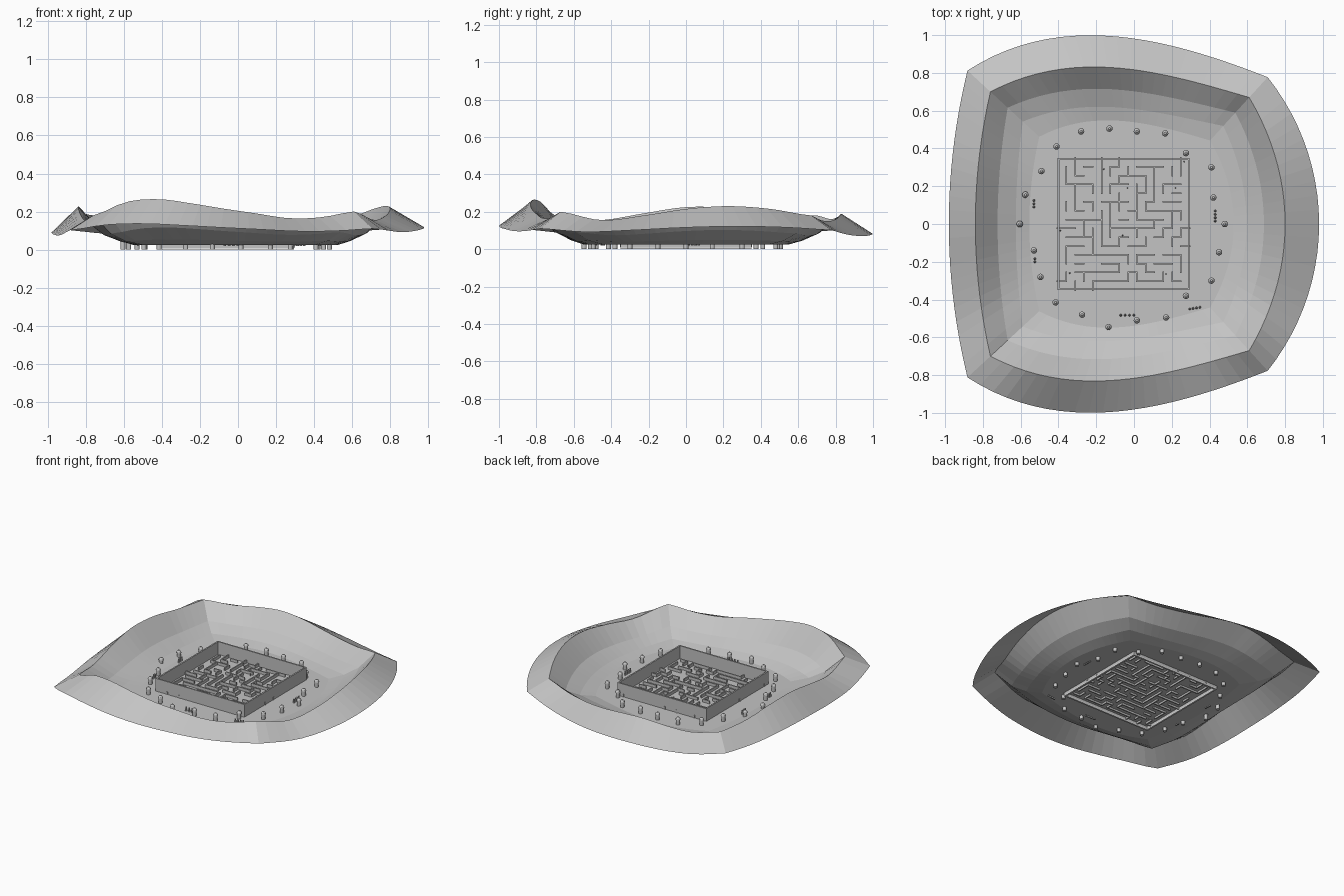
import bpy, bmesh, math, random
from mathutils import Matrix, Vector

random.seed(4)
cube = bpy.data.objects.get("Cube")
if cube:
    bpy.data.objects.remove(cube, do_unlink=True)


def material(name, value):
    m = bpy.data.materials.new(name)
    m.use_nodes = True
    m.diffuse_color = (value, value, value, 1)
    m.node_tree.nodes["Principled BSDF"].inputs["Base Color"].default_value = m.diffuse_color
    return m


STONE = material("stone grey", 0.55)
PALE = material("pale grey", 0.85)
FLOOR = 0.025


def finish(bm, name, mat):
    bmesh.ops.recalc_face_normals(bm, faces=bm.faces)
    mesh = bpy.data.meshes.new(name)
    bm.to_mesh(mesh)
    bm.free()
    mesh.materials.append(mat)
    obj = bpy.data.objects.new(name, mesh)
    bpy.context.collection.objects.link(obj)
    return obj


def box(bm, x0, x1, y0, y1, z0, z1):
    scale = Matrix.Diagonal((x1 - x0, y1 - y0, z1 - z0, 1))
    place = Matrix.Translation(((x0 + x1) / 2, (y0 + y1) / 2, (z0 + z1) / 2))
    bmesh.ops.create_cube(bm, size=1, matrix=place @ scale)


def tube(bm, x, y, z0, z1, r0, r1, sides=12):
    bmesh.ops.create_cone(bm, cap_ends=True, segments=sides, radius1=r0, radius2=r1,
                          depth=z1 - z0, matrix=Matrix.Translation((x, y, (z0 + z1) / 2)))


def smooth_sample(values, t):
    """Catmull-Rom value of evenly spaced heights at t in 0..1."""
    f = t * (len(values) - 1)
    i = min(int(f), len(values) - 2)
    u = f - i
    a, b, c, d = (values[max(0, min(len(values) - 1, i + k))] for k in (-1, 0, 1, 2))
    return b + 0.5 * u * (c - a + u * (2 * a - 5 * b + 4 * c - d + u * (3 * (b - c) + d - a)))


# Bowl: four crest curves meeting at creased corners
def long_side(s):
    return 0.825 - 0.062 * s - 0.14 * s * s + 0.047 * s ** 3


sides = [  # crest path over s in -1..1, crest heights, outer flare, outer drop
    (lambda s: (-0.075 + 0.685 * s, -long_side(s)),
     [.18, .25, .265, .243, .215, .19, .165, .17, .20], .043, 0),
    (lambda s: (0.80 - 0.19 * s * s, 0.67 * s + 0.015 * (s - s ** 3)),
     [.20, .155, .18, .215, .23, .215, .18], .065, 0),
    (lambda s: (-0.075 - 0.685 * s, long_side(-s)),
     [.18, .155, .15, .16, .18, .19, .175, .16, .18], .043, .025),
    (lambda s: (-0.84 + 0.08 * s * s, -0.70 * s),
     [.18, .19, .22, .225, .19, .155, .18], .007, .03),
]
STEPS = 22
rings = [[] for _ in range(5)]
bm = bmesh.new()
for path, heights, flare, drop in sides:
    for i in range(STEPS):
        s = 2 * i / STEPS - 1
        x, y = path(s)
        z = smooth_sample(heights, i / STEPS)
        bulge = 1 - s * s
        section = [(1.16 + flare * bulge, 0.03 + 0.4 * z - drop * bulge),
                   (1, z),
                   (0.88 - 0.02 * bulge, FLOOR + 0.38 * (z - FLOOR)),
                   (0.775 - 0.03 * bulge, FLOOR + 0.12 * (z - FLOOR)),
                   (0.66, FLOOR)]
        for ring, (k, height) in zip(rings, section):
            ring.append(bm.verts.new((x * k, y * k, height)))
count = len(rings[0])
for outer, inner in zip(rings, rings[1:]):
    for i in range(count):
        j = (i + 1) % count
        bm.faces.new((outer[i], outer[j], inner[j], inner[i]))
centre = bm.verts.new((-0.05, 0, FLOOR))
for i in range(count):
    bm.faces.new((rings[-1][i], rings[-1][(i + 1) % count], centre))
finish(bm, "bowl_terrain", STONE)

# Square enclosure around the maze, with a pale footing below
X0, X1, Y = -0.405, 0.295, 0.35


def frame(name, mat, thick, z0, z1):
    bm = bmesh.new()
    for y in (-Y, Y - thick):
        box(bm, X0, X1, y, y + thick, z0, z1)
    for x in (X0, X1 - thick):
        box(bm, x, x + thick, thick - Y, Y - thick, z0, z1)
    finish(bm, name, mat)


frame("enclosure_wall", STONE, 0.01, 0.008, 0.115)
frame("enclosure_footing", PALE, 0.012, 0, 0.008)

# Maze: carve a spanning tree, keep most of the remaining walls
CELLS = 15
STEP = (X1 - X0) / CELLS
opened, seen, stack = set(), {(0, 0)}, [(0, 0)]
while stack:
    c = stack[-1]
    options = [(c[0] + dx, c[1] + dy) for dx, dy in ((1, 0), (-1, 0), (0, 1), (0, -1))]
    options = [n for n in options if n not in seen and 0 <= min(n) and max(n) < CELLS]
    if not options:
        stack.pop()
        continue
    n = random.choice(options)
    opened.add(frozenset((c, n)))
    seen.add(n)
    stack.append(n)
bm = bmesh.new()
HALF = 0.004
for i in range(CELLS):
    for j in range(CELLS):
        x, y = X0 + i * STEP, j * STEP - Y
        for n in ((i + 1, j), (i, j + 1)):
            if max(n) == CELLS or frozenset(((i, j), n)) in opened or random.random() < 0.15:
                continue
            if n[0] > i:
                box(bm, x + STEP - HALF, x + STEP + HALF, y - HALF, y + STEP + HALF, 0.012, 0.045)
            else:
                box(bm, x - HALF, x + STEP + HALF, y + STEP - HALF, y + STEP + HALF, 0.012, 0.045)
finish(bm, "maze_walls", STONE)

# Ring of posts with rounded caps
posts = [(-.28, .49), (-.13, .505), (.015, .49), (.165, .48), (.275, .375), (.41, .3),
         (.42, .14), (.48, 0), (.45, -.15), (.41, -.3), (.275, -.38), (.17, -.495),
         (.015, -.51), (-.135, -.545), (-.275, -.48), (-.415, -.415), (-.495, -.28),
         (-.53, -.14), (-.605, 0), (-.575, .155), (-.49, .28), (-.41, .41)]
bm = bmesh.new()
for x, y in posts:
    tube(bm, x, y, 0, 0.06, 0.013, 0.013)
    tube(bm, x, y, 0.06, 0.068, 0.017, 0.015)
    tube(bm, x, y, 0.068, 0.078, 0.015, 0.006)
finish(bm, "ring_posts", STONE)

# Tiny figures: rows outside the enclosure, single ones in the maze
spots = [(-.16, .29), (-.035, .19), (.22, .19), (.265, .33),
         (-.39, -.035), (-.06, -.06), (-.34, -.26), (.17, -.265)]
rows = [((-.53, .09), (0, .017), 3), ((.43, .015), (0, .018), 4), ((-.525, -.2), (0, .016), 2),
        ((-.07, -.483), (.023, 0), 4), ((.295, -.45), (.018, .003), 4)]
for start, gap, number in rows:
    spots += [tuple(Vector(start) + k * Vector(gap)) for k in range(number)]
bm = bmesh.new()
for k, (x, y) in enumerate(spots):
    r = 0.004 if k < 8 else 0.007
    tube(bm, x, y, FLOOR - 0.005, FLOOR + 3 * r, r, 0.7 * r, 8)
    bmesh.ops.create_icosphere(bm, subdivisions=1, radius=0.8 * r,
                               matrix=Matrix.Translation((x, y, FLOOR + 3.6 * r)))
finish(bm, "small_figures", STONE)
